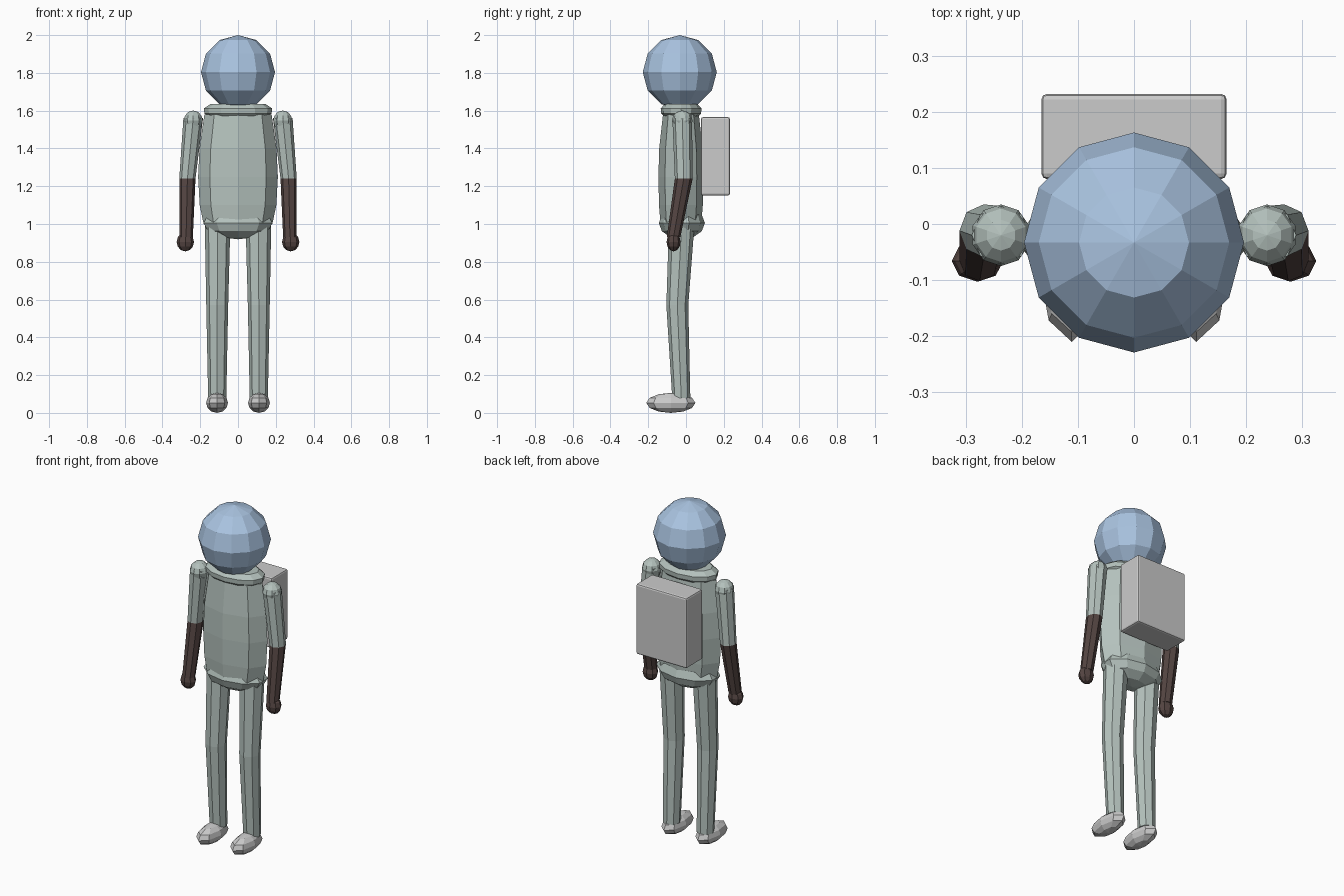
import bpy, bmesh, math
from mathutils import Vector

if "Cube" in bpy.data.objects:
    bpy.data.objects.remove(bpy.data.objects["Cube"])


def material(name, rgb):
    m = bpy.data.materials.new(name)
    m.diffuse_color = (*rgb, 1)
    m.use_nodes = True
    m.node_tree.nodes["Principled BSDF"].inputs["Base Color"].default_value = m.diffuse_color
    return m


suit = material("suit_fabric", (0.46, 0.54, 0.51))
glove = material("dark_glove", (0.09, 0.06, 0.055))
visor = material("helmet_blue", (0.40, 0.55, 0.75))


def finish(bm, name, mat=None):
    bmesh.ops.recalc_face_normals(bm, faces=bm.faces)
    me = bpy.data.meshes.new(name)
    bm.to_mesh(me)
    bm.free()
    ob = bpy.data.objects.new(name, me)
    bpy.context.collection.objects.link(ob)
    if mat:
        me.materials.append(mat)
    return ob


def ball(name, centre, radii, segs, rings, mat=None):
    bm = bmesh.new()
    bmesh.ops.create_uvsphere(bm, u_segments=segs, v_segments=rings, radius=1)
    for v in bm.verts:
        v.co = Vector(c + r * k for c, r, k in zip(centre, radii, v.co))
    return finish(bm, name, mat)


def loft(name, sections, segs, mat=None):
    """Capped tube through horizontal ellipses (x, y, z, rx, ry)."""
    bm = bmesh.new()
    loops = []
    for x, y, z, rx, ry in sections:
        loops.append([bm.verts.new((x + rx * math.cos(a), y + ry * math.sin(a), z))
                      for a in (2 * math.pi * i / segs for i in range(segs))])
    for lo, hi in zip(loops, loops[1:]):
        for i in range(segs):
            j = (i + 1) % segs
            bm.faces.new((lo[i], lo[j], hi[j], hi[i]))
    bm.faces.new(loops[0])
    bm.faces.new(loops[-1])
    return finish(bm, name, mat)


# Helmet and collar
ball("helmet", (0, -0.033, 1.804), (0.196, 0.196, 0.196), 12, 6, visor)
loft("collar", [(0, -0.026, z, rx, ry) for z, rx, ry in
                ((1.565, 0.15, 0.085), (1.585, 0.178, 0.106), (1.612, 0.18, 0.108),
                 (1.636, 0.145, 0.085))], 12, suit)

# Torso and pelvis
loft("torso", [(0, -0.027, z, rx, ry) for z, rx, ry in
               ((1.0, 0.182, 0.108), (1.1, 0.203, 0.116), (1.25, 0.211, 0.119),
                (1.4, 0.204, 0.115), (1.58, 0.178, 0.095))], 8, suit)
ball("pelvis", (0, -0.022, 1.005), (0.192, 0.122, 0.086), 10, 6, suit)

# Backpack
bm = bmesh.new()
bmesh.ops.create_cube(bm, size=1)
for v in bm.verts:
    v.co = Vector((v.co.x * 0.33, v.co.y * 0.152 + 0.156, v.co.z * 0.415 + 1.358))
pack = finish(bm, "backpack")
bev = pack.modifiers.new("soft_edges", "BEVEL")
bev.width = 0.01
bev.segments = 2

# Limbs
for s, side in ((-1, "right"), (1, "left")):
    ball(f"{side}_shoulder", (s * 0.237, -0.02, 1.547), (0.053, 0.055, 0.054), 10, 6, suit)
    loft(f"{side}_upper_arm", [(s * 0.268, -0.012, 1.24, 0.043, 0.047),
                               (s * 0.237, -0.02, 1.56, 0.052, 0.052)], 8, suit)
    loft(f"{side}_forearm", [(s * 0.275, -0.066, 0.93, 0.036, 0.036),
                             (s * 0.268, -0.012, 1.24, 0.043, 0.047)], 8, glove)
    ball(f"{side}_hand", (s * 0.279, -0.066, 0.905), (0.046, 0.037, 0.05), 8, 6, glove)
    loft(f"{side}_leg", [(s * 0.11, -0.025, 0.08, 0.048, 0.048),
                         (s * 0.11, -0.046, 0.57, 0.058, 0.058),
                         (s * 0.108, -0.022, 1.01, 0.068, 0.068)], 8, suit)
    ball(f"{side}_boot", (s * 0.111, -0.08, 0.053), (0.058, 0.13, 0.053), 8, 6)
